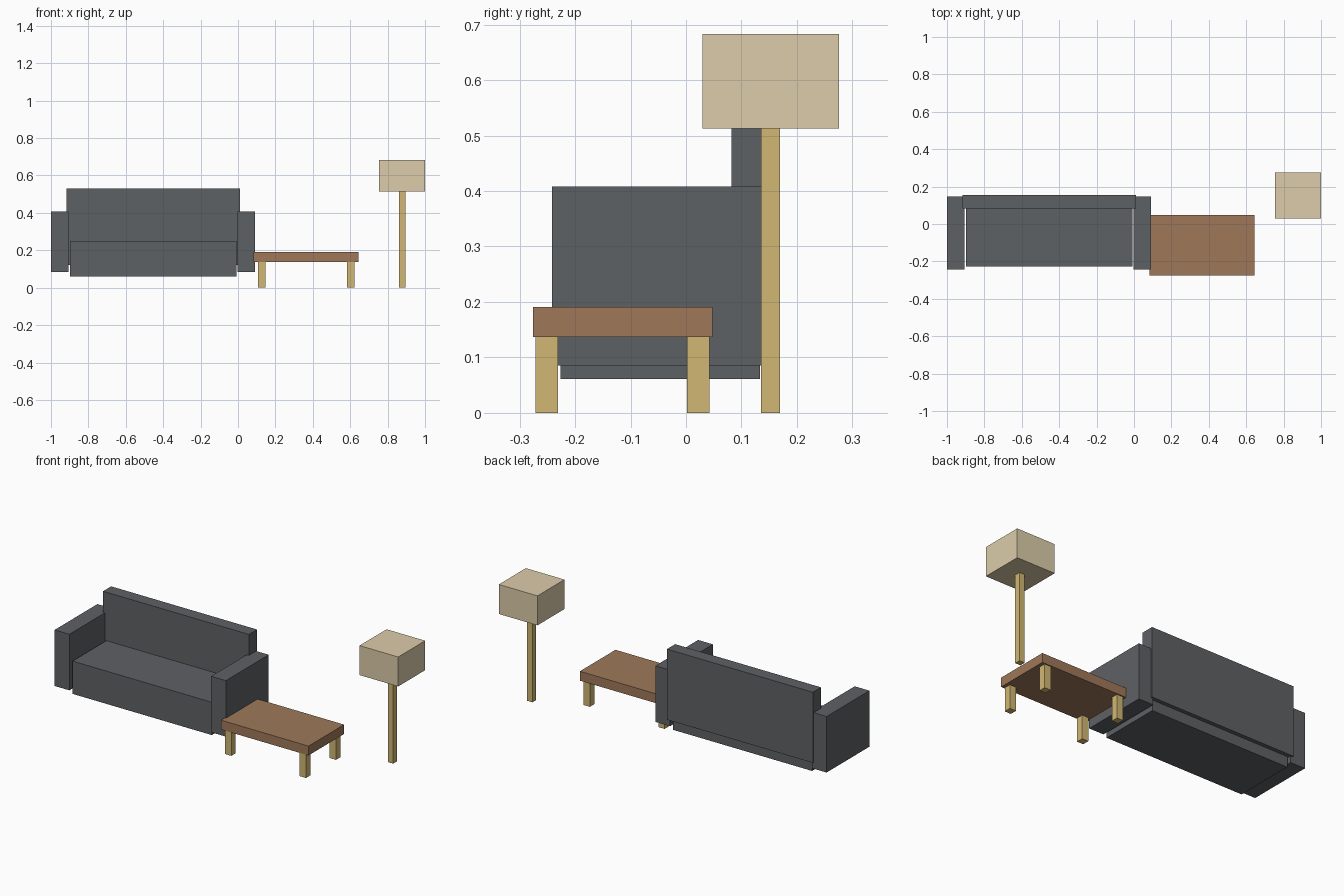
import bpy
from mathutils import Matrix, Vector
import bmesh

if "Cube" in bpy.data.objects:
    bpy.data.objects.remove(bpy.data.objects["Cube"])


def material(name, rgb):
    # sRGB 0-255 to linear
    m = bpy.data.materials.new(name)
    m.diffuse_color = [(c / 255) ** 2.2 for c in rgb] + [1]
    m.use_nodes = True
    m.node_tree.nodes["Principled BSDF"].inputs["Base Color"].default_value = m.diffuse_color
    return m


def box(name, x, y, z, mat):
    # Box given by its (min, max) extent on each axis
    lo, hi = (Vector(v) for v in zip(x, y, z))
    mesh = bpy.data.meshes.new(name)
    bm = bmesh.new()
    bmesh.ops.create_cube(bm, size=1, matrix=Matrix.Diagonal((*(hi - lo), 1)))
    bm.to_mesh(mesh)
    bm.free()
    mesh.materials.append(mat)
    ob = bpy.data.objects.new(name, mesh)
    ob.location = (lo + hi) / 2
    bpy.context.collection.objects.link(ob)
    return ob


fabric = material("charcoal_fabric", (94, 97, 100))
walnut = material("brown_wood", (157, 120, 90))
pale_wood = material("pale_wood", (207, 182, 114))
linen = material("cream_linen", (219, 203, 168))

# Sofa
box("sofa_seat", (-0.897, -0.009), (-0.226, 0.133), (0.061, 0.25), fabric)
box("sofa_back", (-0.918, 0.012), (0.082, 0.156), (0.122, 0.529), fabric)
for side, x in (("left", -1.0), ("right", -0.002)):
    box(f"sofa_{side}_arm", (x, x + 0.094), (-0.242, 0.148), (0.085, 0.408), fabric)

# Coffee table
box("table_top", (0.084, 0.643), (-0.276, 0.048), (0.137, 0.191), walnut)
for side, x in (("left", 0.107), ("right", 0.583)):
    for end, y in (("front", -0.271), ("back", 0.002)):
        box(f"table_{end}_{side}_leg", (x, x + 0.04), (y, y + 0.04), (0, 0.137), pale_wood)

# Floor lamp
box("lamp_pole", (0.861, 0.895), (0.135, 0.169), (0, 0.513), pale_wood)
box("lamp_shade", (0.754, 1.0), (0.03, 0.276), (0.513, 0.683), linen)
